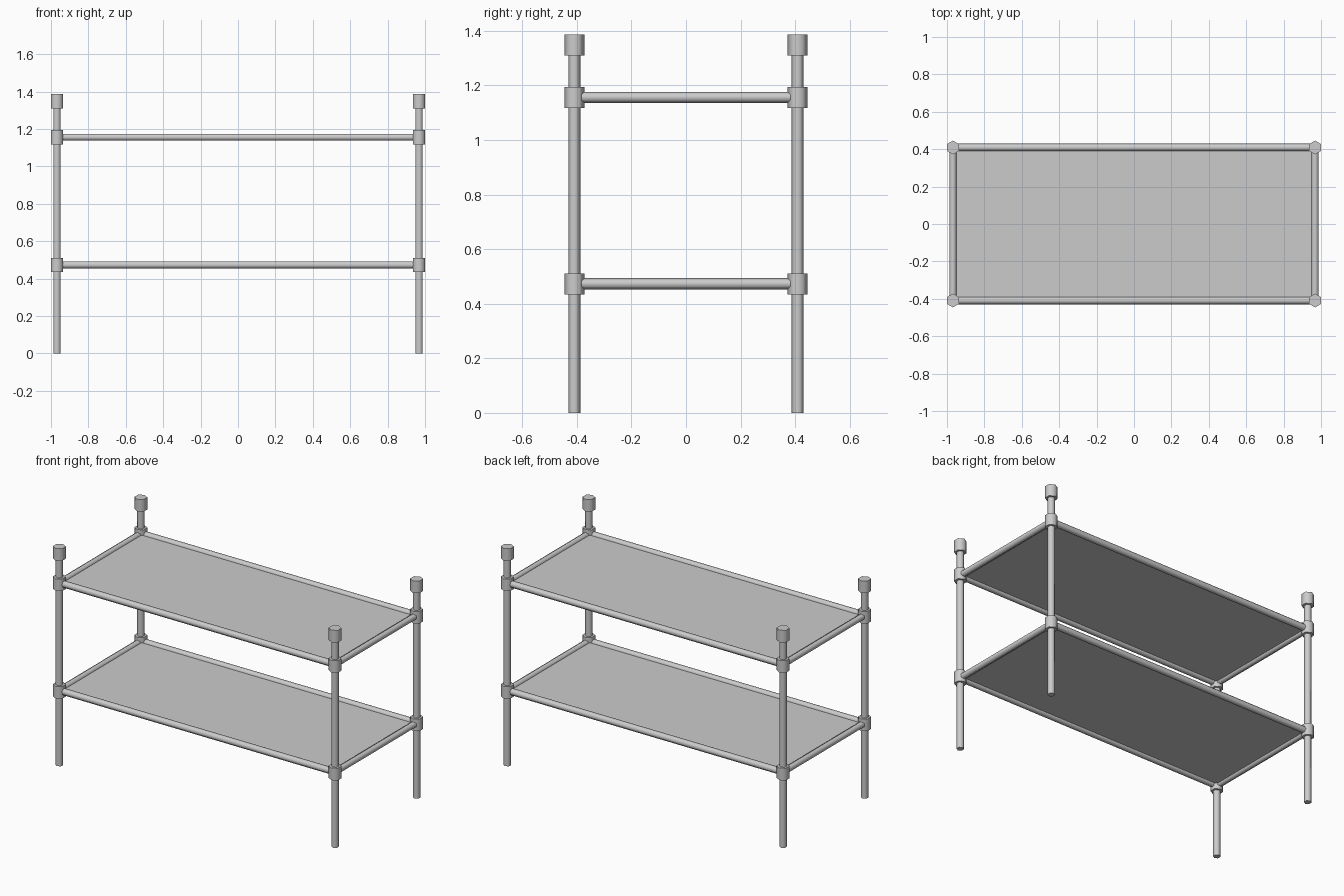
import bpy
from math import radians

if "Cube" in bpy.data.objects:
    bpy.data.objects.remove(bpy.data.objects["Cube"])

X, Y = 0.968, 0.409          # post centres
SHELVES = {"lower": 0.473, "upper": 1.156}
TOP = 1.387


def hex_bar(name, centre, radius, length, rot=(0, 0, 0), smooth=True):
    """Six-sided bar along local z, with corners on local +-y."""
    bpy.ops.mesh.primitive_cylinder_add(vertices=6, radius=radius, depth=length,
                                        location=centre, rotation=rot)
    ob = bpy.context.object
    ob.name = name
    if smooth:
        bpy.ops.object.shade_smooth_by_angle(angle=radians(65))
    return ob


# Corner posts with end caps and shelf joints
for sx, side in ((-1, "left"), (1, "right")):
    for sy, end in ((-1, "front"), (1, "back")):
        tag = f"{end}_{side}"
        x, y = sx * X, sy * Y
        hex_bar(f"post_{tag}", (x, y, 0.67), 0.022, 1.34)
        hex_bar(f"post_cap_{tag}", (x, y, TOP - 0.0385), 0.037, 0.077)
        for level, z in SHELVES.items():
            hex_bar(f"{level}_joint_{tag}", (x, y, z), 0.037, 0.077)

for level, z in SHELVES.items():
    # Long rails and short rails around each shelf
    for s, end in ((-1, "front"), (1, "back")):
        hex_bar(f"{level}_rail_{end}", (0, s * Y, z), 0.0205, 2 * X,
                (0, radians(90), 0))
    for s, side in ((-1, "left"), (1, "right")):
        hex_bar(f"{level}_rail_{side}", (s * X, 0, z), 0.0205, 2 * Y,
                (radians(90), 0, 0))
    # Thin shelf panel held between the rails
    bpy.ops.mesh.primitive_cube_add(size=1, location=(0, 0, z))
    panel = bpy.context.object
    panel.name = f"{level}_shelf"
    panel.scale = (2 * X, 2 * Y, 0.004)
